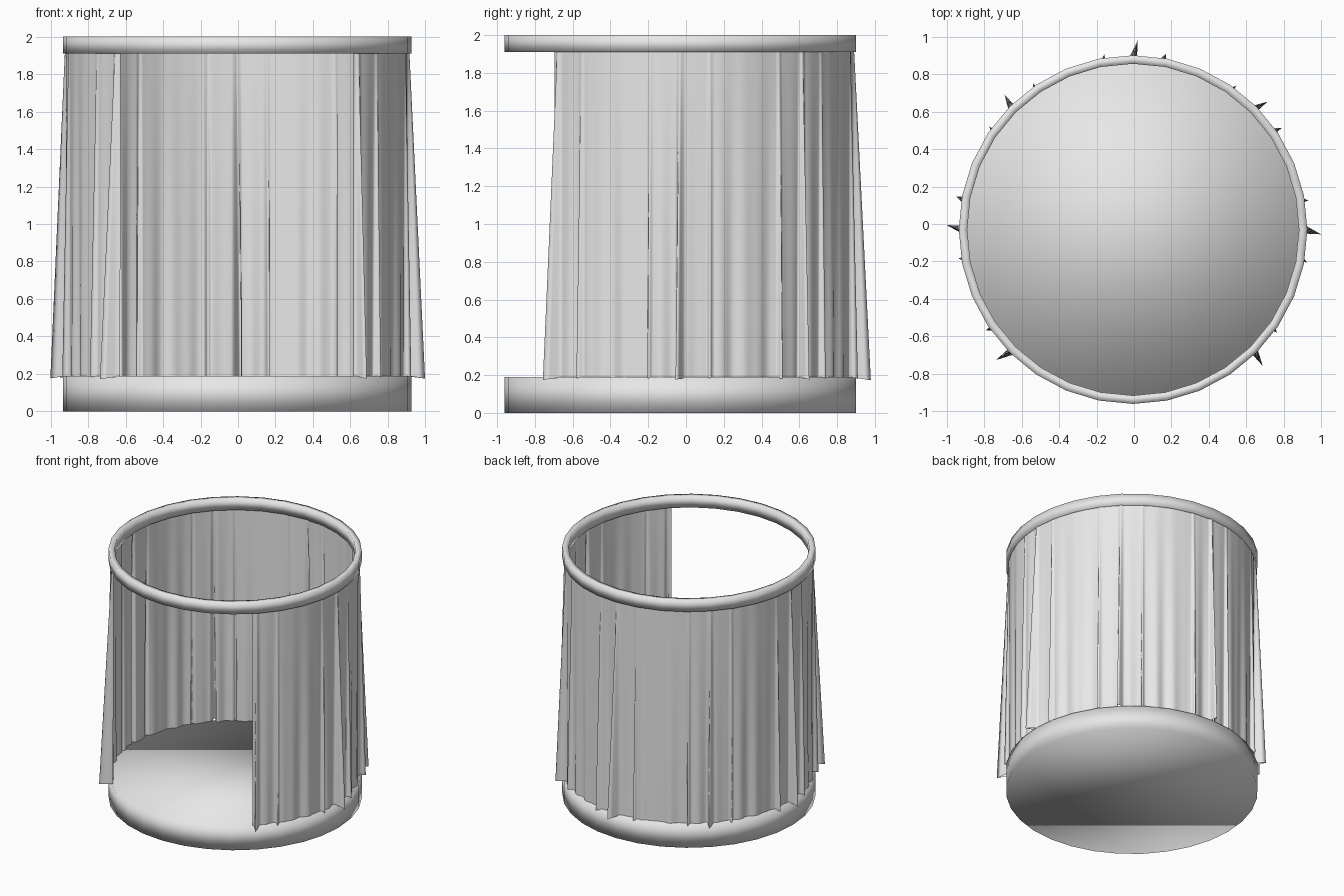
import bpy, bmesh, math

cube = bpy.data.objects.get("Cube")
if cube:
    bpy.data.objects.remove(cube)

CX, CY = -0.005, -0.03      # centre of the round plan
RADIUS = 0.93
SIDES = 32

grey = bpy.data.materials.new("pale_grey")
grey.use_nodes = True
grey.diffuse_color = (0.8, 0.8, 0.8, 1)
grey.node_tree.nodes["Principled BSDF"].inputs["Base Color"].default_value = (0.8, 0.8, 0.8, 1)


def finish(bm, name):
    mesh = bpy.data.meshes.new(name)
    bm.to_mesh(mesh)
    bm.free()
    for p in mesh.polygons:
        p.use_smooth = True
    mesh.materials.append(grey)
    obj = bpy.data.objects.new(name, mesh)
    obj.location = (CX, CY, 0)
    bpy.context.collection.objects.link(obj)
    return obj


def polar(r, angle, z):
    return (r * math.cos(angle), r * math.sin(angle), z)


def grid_faces(bm, rows, closed):
    n = len(rows)
    for i in range(n if closed else n - 1):
        a, b = rows[i], rows[(i + 1) % n]
        m = len(a)
        for j in range(m if closed else m - 1):
            k = (j + 1) % m
            bm.faces.new((a[j], b[j], b[k], a[k]))


# Round base with softly shaded rim
bm = bmesh.new()
bmesh.ops.create_cone(bm, cap_ends=True, segments=SIDES, radius1=RADIUS,
                      radius2=RADIUS, depth=0.19)
bmesh.ops.translate(bm, verts=bm.verts, vec=(0, 0, 0.095))
finish(bm, "base")

# Hanging ring: square section swept around the top
bm = bmesh.new()
section = [(0.885, 1.91), (RADIUS, 1.91), (RADIUS, 2.0), (0.885, 2.0)]
rows = [[bm.verts.new(polar(r, math.tau * i / SIDES, z)) for r, z in section]
        for i in range(SIDES)]
grid_faces(bm, rows, True)
bmesh.ops.recalc_face_normals(bm, faces=bm.faces)
finish(bm, "top_ring")

# Curtain: open at the front, with narrow pleats that grow towards the hem
TOP, HEM = 1.92, 0.19
PLEATS = [(0, 0.09, 1.3), (10, 0.04, 1.0), (35, 0.04, 1.0), (45, 0.09, 1.3)]


def pleat(deg):
    """Bulge of the cloth at this angle, repeated every eighth of a turn."""
    u = deg % 45
    return sum(h * max(0, 1 - abs(u - c) / w) for c, h, w in PLEATS)


def ripple(deg):
    a = math.radians(deg)
    return 0.008 * math.sin(32 * a + math.sin(5 * a)) + 0.004 * math.sin(53 * a + 1)


bm = bmesh.new()
START, END, STEP, LEVELS = -47, 227, 0.5, 12
rows = []
for i in range(int((END - START) / STEP) + 1):
    deg = START + i * STEP
    bulge, wave = pleat(deg), ripple(deg)
    column = []
    for j in range(LEVELS + 1):
        t = j / LEVELS
        hem = HEM - 0.15 * bulge - 0.4 * max(wave, 0)
        z = TOP + (hem - TOP) * t
        grow = 0.1 + 0.9 * t
        lean = -16 * bulge * grow       # pleats fold over sideways
        r = 0.91 + wave * grow + bulge * grow
        column.append(bm.verts.new(polar(r, math.radians(deg + lean), z)))
    rows.append(column)
grid_faces(bm, rows, False)
bm.normal_update()
# Keep the outside of the cloth facing outwards
if sum(f.normal.dot(f.calc_center_median().xy.to_3d()) for f in bm.faces) < 0:
    bmesh.ops.reverse_faces(bm, faces=bm.faces)
finish(bm, "curtain")
